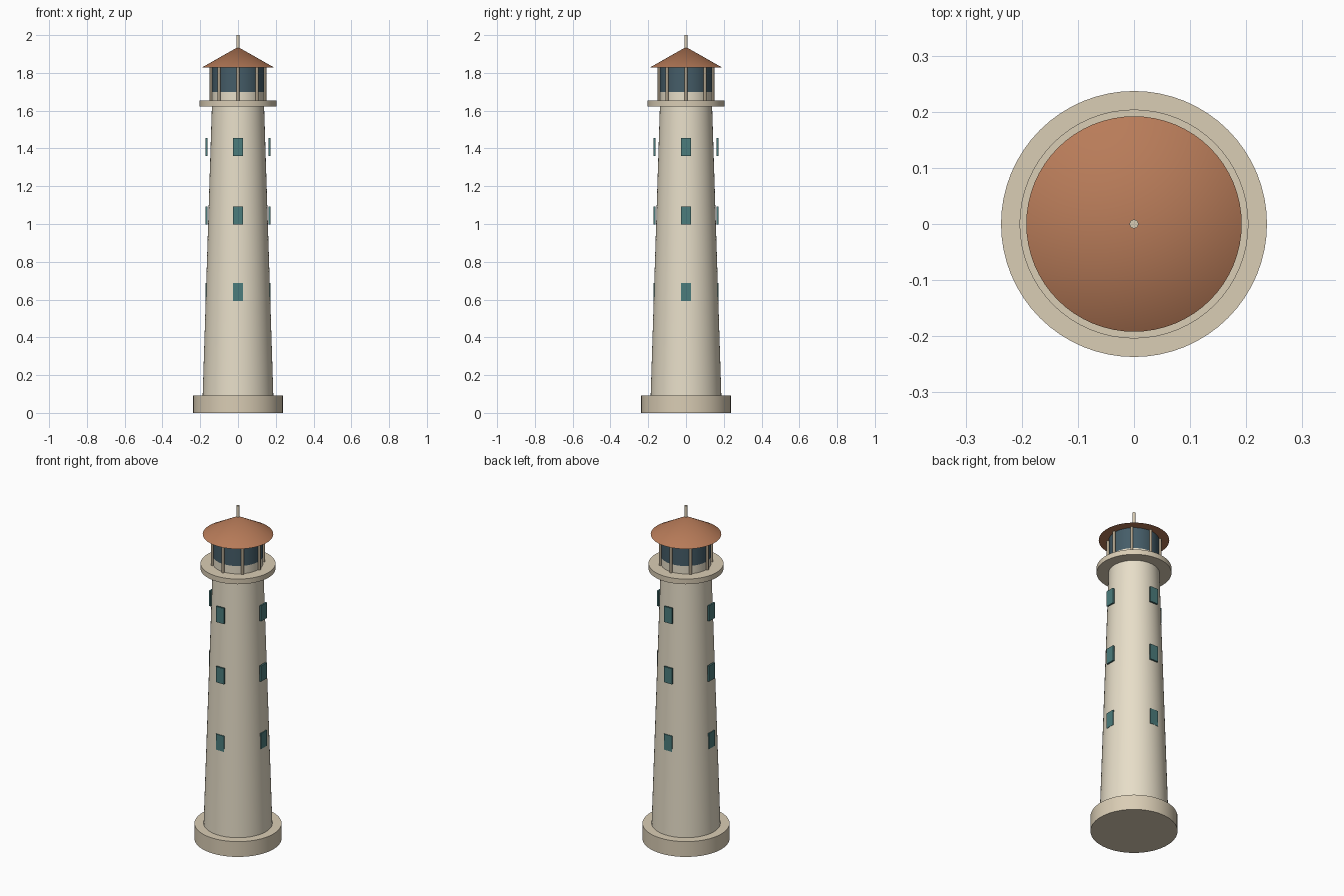
import bpy, math

if "Cube" in bpy.data.objects:
    bpy.data.objects.remove(bpy.data.objects["Cube"])

def material(name, rgb):
    m = bpy.data.materials.new(name)
    m.diffuse_color = (*rgb, 1)
    m.use_nodes = True
    m.node_tree.nodes["Principled BSDF"].inputs["Base Color"].default_value = m.diffuse_color
    return m

CREAM = material("cream", (0.80, 0.73, 0.58))
STONE = material("stone", (0.70, 0.61, 0.46))
RED = material("roof_red", (0.48, 0.20, 0.10))
GLASS = material("lantern_glass", (0.06, 0.11, 0.14))
TEAL = material("window_teal", (0.07, 0.20, 0.20))
METAL = material("post_metal", (0.42, 0.35, 0.25))

def finish(name, mat):
    ob = bpy.context.object
    ob.name = name
    ob.data.materials.append(mat)
    return ob

def tier(name, r1, r2, z1, z2, mat, sides=64, x=0, y=0):
    """Round section from radius r1 at z1 to r2 at z2."""
    bpy.ops.mesh.primitive_cone_add(vertices=sides, radius1=r1, radius2=r2,
                                    depth=z2 - z1, location=(x, y, (z1 + z2) / 2))
    bpy.ops.object.shade_smooth_by_angle(angle=math.radians(35))
    return finish(name, mat)

# Masonry: base, tapering tower, gallery
tier("base", 0.237, 0.237, 0, 0.092, STONE)
tier("tower", 0.189, 0.138, 0.03, 1.63, CREAM)
tier("gallery", 0.204, 0.204, 1.622, 1.653, STONE)

# Lantern room: curb, glass, roof, finial
tier("lantern_curb", 0.137, 0.137, 1.65, 1.70, CREAM)
tier("lantern_glass", 0.137, 0.137, 1.70, 1.832, GLASS)
tier("roof", 0.192, 0, 1.828, 1.937, RED)
tier("finial", 0.008, 0.008, 1.92, 2.0, STONE, 16)

# Posts around the lantern
for i in range(8):
    a = i * math.tau / 8
    tier(f"lantern_post_{i}", 0.008, 0.008, 1.65, 1.832, METAL, 12,
         0.142 * math.cos(a), 0.142 * math.sin(a))

# Window panels, three levels on four sides
for level, z in enumerate((0.64, 1.045, 1.407)):
    for side in range(4):
        a = side * math.pi / 2
        bpy.ops.mesh.primitive_cube_add(
            size=1, location=(0.1675 * math.cos(a), 0.1675 * math.sin(a), z),
            rotation=(0, 0, a), scale=(0.010, 0.053, 0.094))
        finish(f"window_{level}_{side}", TEAL)
